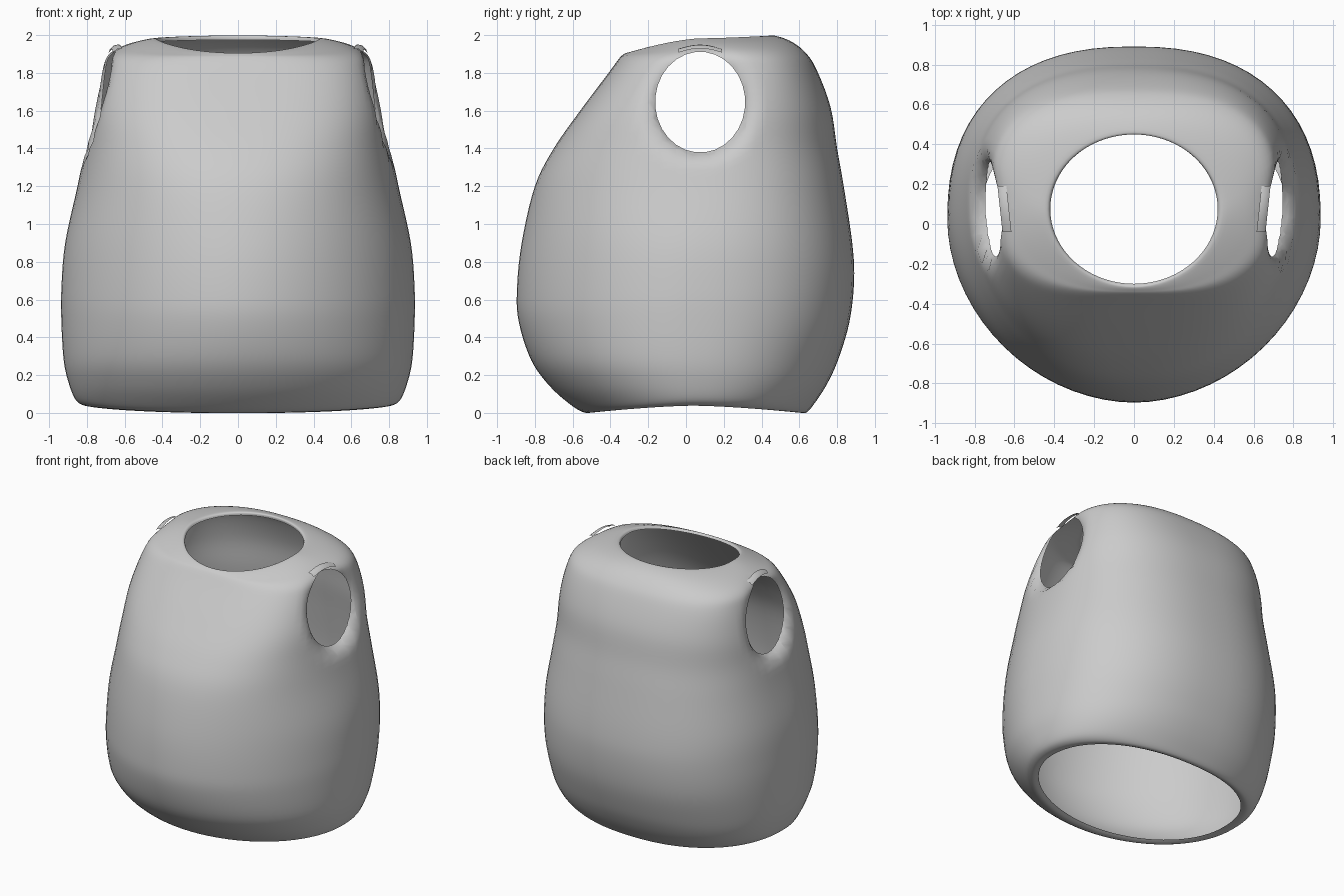
import bpy, bmesh, math
from mathutils import Vector

if "Cube" in bpy.data.objects:
    bpy.data.objects.remove(bpy.data.objects["Cube"])

SEG, SUB = 72, 5
grey = bpy.data.materials.new("plain_grey")
grey.diffuse_color = (0.6, 0.6, 0.6, 1)
grey.use_nodes = True
grey.node_tree.nodes["Principled BSDF"].inputs["Base Color"].default_value = grey.diffuse_color

# Rings: front y,z | back y,z | side x,y,z | squareness front, back
rings = [
    (-.49, .012, .595, .012, .765, .04, .042, 2.0, 2.2),
    (-.53, .00, .635, .00, .815, .04, .04, 2.0, 2.2),
    (-.60, .035, .68, .05, .86, .04, .07, 1.95, 2.25),
    (-.72, .14, .745, .15, .897, .03, .16, 1.95, 2.3),
    (-.82, .28, .805, .28, .923, .02, .28, 1.95, 2.3),
    (-.885, .48, .865, .48, .935, .02, .48, 1.92, 2.35),
    (-.895, .65, .89, .70, .935, .03, .66, 1.92, 2.35),
    (-.87, .90, .88, .90, .915, .06, .90, 1.98, 2.35),
    (-.80, 1.20, .835, 1.20, .85, .12, 1.20, 2.2, 2.35),
    (-.70, 1.40, .80, 1.40, .81, .16, 1.40, 2.5, 2.35),
    (-.56, 1.60, .765, 1.62, .778, .19, 1.60, 2.9, 2.45),
    (-.41, 1.80, .69, 1.82, .73, .20, 1.80, 3.1, 2.6),
    (-.355, 1.875, .63, 1.91, .69, .19, 1.895, 2.9, 2.5),
    (-.335, 1.895, .55, 1.97, .59, .13, 1.95, 2.4, 2.3),
    (-.315, 1.905, .46, 1.998, .45, .08, 1.983, 2.0, 2.0),
    (-.30, 1.892, .45, 1.975, .42, .075, 1.965, 2.0, 2.0),
]


def spline(rows, sub):
    """Catmull-Rom interpolation between rings."""
    out = []
    for i in range(len(rows) - 1):
        p0, p1, p2 = rows[max(i - 1, 0)], rows[i], rows[i + 1]
        p3 = rows[min(i + 2, len(rows) - 1)]
        for k in range(sub):
            t = k / sub
            out.append([.5 * (2 * b + (c - a) * t + (2 * a - 5 * b + 4 * c - d) * t * t
                              + (3 * b - a - 3 * c + d) * t ** 3)
                        for a, b, c, d in zip(p0, p1, p2, p3)])
    return out + [list(rows[-1])]


def ring_point(r, a):
    yf, zf, yb, zb, sx, sy, sz, nf, nb = r
    c, s = math.cos(a), math.sin(a)
    ye, ze, n = (yb, zb, nb) if s > 0 else (yf, zf, nf)
    u, v = abs(c) ** (2 / n), abs(s) ** (2 / n)
    return (math.copysign(u, c) * sx, sy + (ye - sy) * v, sz + (ze - sz) * v ** 1.5)


def finish(bm, name):
    me = bpy.data.meshes.new(name)
    bm.to_mesh(me)
    bm.free()
    me.materials.append(grey)
    for p in me.polygons:
        p.use_smooth = True
    ob = bpy.data.objects.new(name, me)
    bpy.context.collection.objects.link(ob)
    return ob


# Body shell, open at neck and hem
bm = bmesh.new()
loops = [[bm.verts.new(ring_point(r, 2 * math.pi * i / SEG)) for i in range(SEG)]
         for r in spline(rings, SUB)]
for lo, hi in zip(loops, loops[1:]):
    for i in range(SEG):
        j = (i + 1) % SEG
        bm.faces.new((lo[i], lo[j], hi[j], hi[i]))

# Arm holes: cut an ellipse with tangent planes, then remove the inside
CY, CZ, RY, RZ, CUTS = .075, 1.645, .237, .265, 28
angles = [2 * math.pi * k / CUTS for k in range(CUTS)]


def polar(co):
    y, z = (co.y - CY) / RY, (co.z - CZ) / RZ
    return math.hypot(y, z), math.atan2(z, y)


def near(f, a):
    c = f.calc_center_median()
    r, b = polar(c)
    return abs(c.x) > .5 and .7 < r < 1.3 and math.cos(a - b) > .93


def inside(f):
    c = f.calc_center_median()
    r, b = polar(c)
    return abs(c.x) > .5 and max(r * math.cos(a - b) for a in angles) < 1


for a in angles:
    faces = [f for f in bm.faces if near(f, a)]
    geom = set(faces)
    for f in faces:
        geom.update(f.verts)
        geom.update(f.edges)
    bmesh.ops.bisect_plane(
        bm, geom=list(geom), dist=1e-5,
        plane_co=(0, CY + RY * math.cos(a), CZ + RZ * math.sin(a)),
        plane_no=Vector((0, math.cos(a) / RY, math.sin(a) / RZ)).normalized())
bmesh.ops.delete(bm, geom=[f for f in bm.faces if inside(f)], context='FACES')

# Roll the arm hole rims inward, deepest at the bottom
for v in bm.verts:
    r, b = polar(v.co)
    if abs(v.co.x) > .5 and r < 1.32:
        depth = .042 - .028 * math.sin(b)
        v.co.x -= math.copysign(depth * min(1, (1.32 - r) / .32) ** 2, v.co.x)
finish(bm, "body_shell")

# Small raised strip on top of each arm hole
bm = bmesh.new()
for side in (-1, 1):
    rows = []
    for k in range(7):
        t = k / 6
        y, arch = -.04 + .23 * t, .022 * math.sin(math.pi * t)
        x = .63 + .025 * t
        rows.append([bm.verts.new((side * (x + dx), y, 1.92 + arch + dz))
                     for dx, dz in ((-.015, .008), (.01, .006), (.03, -.012))])
    for a, b in zip(rows, rows[1:]):
        for i in range(2):
            f = (a[i], a[i + 1], b[i + 1], b[i])
            bm.faces.new(f if side > 0 else f[::-1])
finish(bm, "shoulder_strips")
